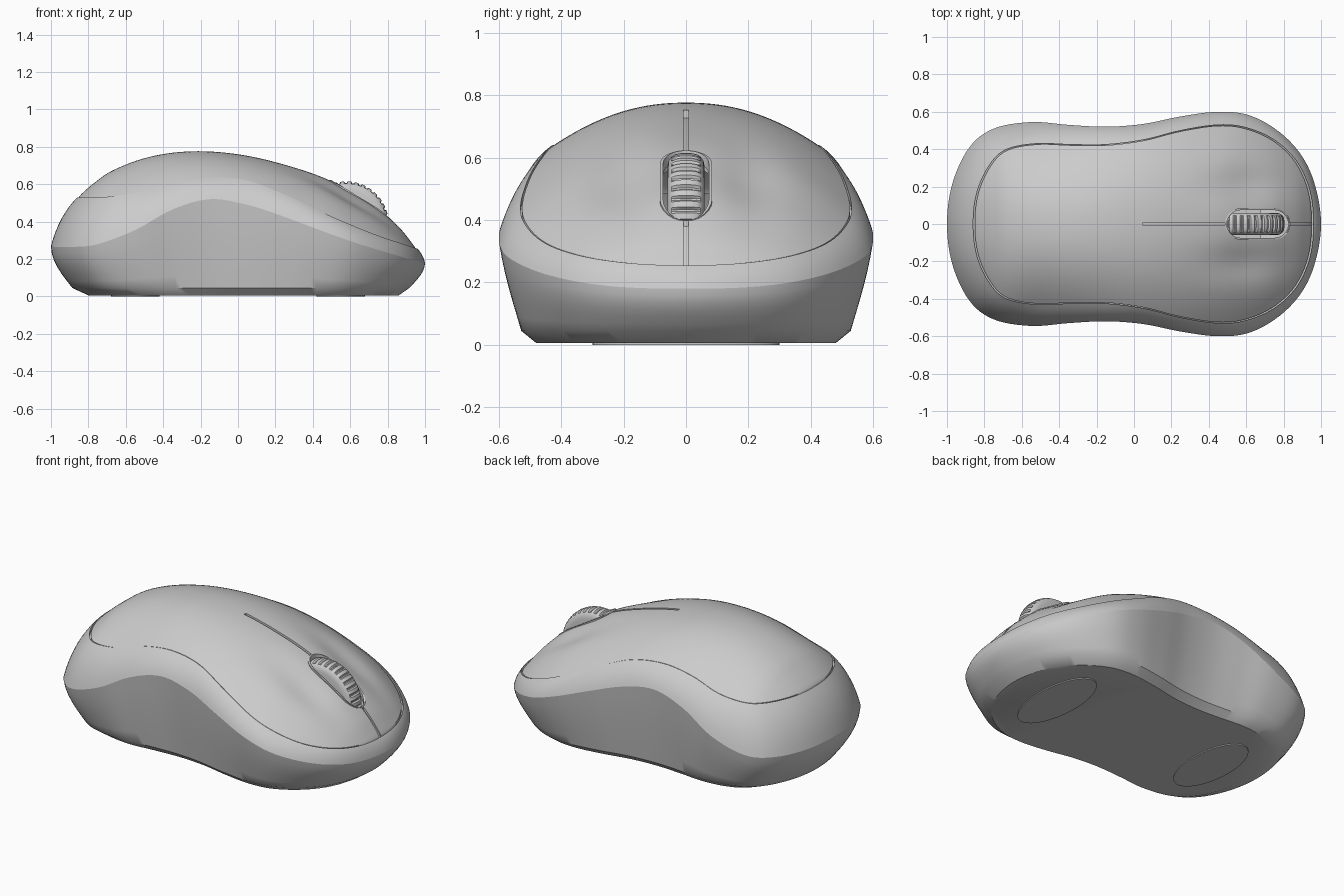
import bpy, bmesh
from math import sin, cos, pi, exp, radians

if "Cube" in bpy.data.objects:
    bpy.data.objects.remove(bpy.data.objects["Cube"])

SUB = 6

def spline(pts):
    """Closed Catmull-Rom through tuples of any length."""
    n, out = len(pts), []
    for i in range(n):
        a, b, c, d = (pts[(i + k) % n] for k in (-1, 0, 1, 2))
        for s in range(SUB):
            t = s / SUB
            out.append(tuple(.5 * (2*q + (r-p)*t + (2*p-5*q+4*r-w)*t*t + (3*q-p-3*r+w)*t**3)
                             for p, q, r, w in zip(a, b, c, d)))
    return out

def outline(half):
    """Mirror a back-to-front half outline into a smooth closed loop."""
    return spline(half + [(p[0], -p[1], *p[2:]) for p in half[-2:0:-1]])

def smooth(ob, angle=35):
    bpy.ops.object.select_all(action='DESELECT')
    ob.select_set(True)
    bpy.context.view_layer.objects.active = ob
    bpy.ops.object.shade_smooth_by_angle(angle=radians(angle))

def loft(name, rings, cap_start=False, cap_end=False, close=False, shade=True):
    bm = bmesh.new()
    rows = [[bm.verts.new(p) for p in r] for r in rings]
    pairs = list(zip(rows, rows[1:])) + ([(rows[-1], rows[0])] if close else [])
    for a, b in pairs:
        for i in range(len(a)):
            j = (i + 1) % len(a)
            bm.faces.new((a[i], a[j], b[j], b[i]))
    if cap_start:
        bm.faces.new(rows[0])
    if cap_end:
        bm.faces.new(rows[-1])
    bmesh.ops.remove_doubles(bm, verts=bm.verts, dist=1e-5)
    bmesh.ops.recalc_face_normals(bm, faces=bm.faces)
    if not shade:  # solids for booleans: the highest face must look up
        bm.normal_update()
        if max(bm.faces, key=lambda f: f.calc_center_median().z).normal.z < 0:
            bmesh.ops.reverse_faces(bm, faces=bm.faces)
    me = bpy.data.meshes.new(name)
    bm.to_mesh(me)
    bm.free()
    ob = bpy.data.objects.new(name, me)
    bpy.context.collection.objects.link(ob)
    if shade:
        smooth(ob)
    return ob

def cut(ob, cutter):
    """Apply a boolean difference, using the first solver that gives a sound result."""
    top = max(v.co.z for v in ob.data.vertices)
    low = min(v.co.z for v in ob.data.vertices)
    done = False
    for flip in (False, True):
        if flip and not done:
            ob.data.flip_normals()
        for solver in ('EXACT', 'MANIFOLD', 'FLOAT'):
            if done:
                break
            m = ob.modifiers.new("cut", 'BOOLEAN')
            m.operation, m.solver, m.object = 'DIFFERENCE', solver, cutter
            bpy.context.view_layer.update()
            dg = bpy.context.evaluated_depsgraph_get()
            me = bpy.data.meshes.new_from_object(ob.evaluated_get(dg))
            ob.modifiers.remove(m)
            zs = [v.co.z for v in me.vertices] or [9]
            if (len(me.polygons) > .7 * len(ob.data.polygons) and max(zs) < top + .005
                    and min(zs) > low - .005 and len(me.vertices) != len(ob.data.vertices)):
                ob.data = me
                done = True
    bpy.data.objects.remove(cutter)

def capsule(x0, x1, r, n=12):
    return ([(x1 - r + r*cos(a), r*sin(a)) for a in (-pi/2 + pi*i/n for i in range(n + 1))] +
            [(x0 + r + r*cos(a), r*sin(a)) for a in (pi/2 + pi*i/n for i in range(n + 1))])

# Widest line around the mouse, where side panel meets shell
O = outline([(-1, 0, .27), (-.97, .22, .265), (-.88, .41, .265), (-.75, .51, .28),
             (-.55, .545, .355), (-.35, .53, .465), (-.15, .52, .52), (.05, .535, .49),
             (.25, .575, .425), (.45, .6, .35), (.62, .58, .29), (.78, .49, .24),
             (.9, .36, .205), (.97, .2, .185), (1, 0, .18)])
# Edge of the top plate, plus height of the centre ridge at that station
U = outline([(-.86, 0, .53, .53), (-.84, .17, .53, .553), (-.77, .32, .53, .612),
             (-.68, .4, .535, .672), (-.52, .43, .56, .735), (-.34, .425, .615, .77),
             (-.15, .425, .64, .775), (.05, .45, .62, .752), (.25, .5, .545, .705),
             (.45, .53, .45, .64), (.6, .515, .385, .565), (.75, .45, .325, .475),
             (.87, .335, .285, .37), (.94, .18, .262, .285), (.96, 0, .255, .255)])
half = U[:len(U)//2 + 1]

def ridge(x):
    for a, b in zip(half, half[1:]):
        if a[0] <= x <= b[0]:
            return a[3] + (b[3] - a[3]) * (x - a[0]) / max(b[0] - a[0], 1e-6)
    return half[-1][3]

# Lower body: chamfered base and side panels
BASE, CHAMFER = .006, .045
rings = [[(.83*x + .03, .8*y, BASE) for x, y, z in O]]
for k in range(7):
    t = k / 6
    e = sin(t * pi/2)
    ring = []
    for x, y, z in O:
        x0, y0 = .9*x + .015, .88*y
        f = t + (e - t) * (.3 + .7*abs(x)**3)
        ring.append((x0 + (x - x0)*f, y0 + (y - y0)*f, CHAMFER + (z - CHAMFER)*t))
    rings.append(ring)
loft("lower_body", rings, cap_start=True)

# Shell skirt: curved band from side panel to plate, with a seam ledge
rings = []
for k in range(9):
    t = k / 8
    a, b, c = (1-t)**2, 2*t*(1-t), t*t
    rings.append([(a*o[0] + b*(o[0] + .3*(u[0]-o[0])) + c*u[0],
                   a*o[1] + b*(o[1] + .3*(u[1]-o[1])) + c*u[1],
                   a*o[2] + b*(o[2] + .62*(u[2]-o[2])) + c*u[2]) for o, u in zip(O, U)])
rings.append([(u[0], u[1], u[2] - .02) for u in U])
rings.append([(u[0]*.96, u[1]*.96, u[2] - .02) for u in U])
loft("shell_skirt", rings)

# Top plate: domed, with a shallow finger dip each side of the wheel
SHRINK, THICK, COLS = .99, .045, 40
rings = []
for x, y, z, h in half:
    top = []
    for j in range(COLS + 1):
        v = -1 + 2*j/COLS
        px, py = x*SHRINK, y*v*SHRINK
        dip = .035 * exp(-((abs(py) - .22)/.1)**2 - ((px - .6)/.22)**2) * (1 - v*v)
        top.append((px, py, z + (h - z)*(1 - abs(v)**2.2) - dip))
    rings.append(top + [(a, b, c - THICK) for a, b, c in reversed(top)])
plate = loft("top_plate", rings, shade=False)

# Cut the wheel opening and the button split
cap = capsule(.49, .83, .08)
cut(plate, loft("wheel_cutter", [[(x, y, z) for x, y in cap] for z in (.2, .9)],
                True, True, shade=False))
slot = []
for i in range(41):
    x = .047 + .935*i/40
    h = ridge(x)
    slot.append([(x, -.0083, h - .025), (x, .0077, h - .025),
                 (x, .0077, h + .1), (x, -.0083, h + .1)])
cut(plate, loft("split_cutter", slot, True, True, shade=False))
smooth(plate)

# Thin rim around the wheel opening
rim = []
for (x, y), (xi, yi) in zip(capsule(.486, .834, .084), capsule(.496, .824, .074)):
    h = ridge(x/SHRINK) - .004
    rim.append([(x, y, h - .03), (x, y, h + .005), (xi, yi, h + .005), (xi, yi, h - .03)])
loft("wheel_rim", rim, close=True)

# Scroll wheel with grooved tread
CX, CZ, TEETH = .58, .39, 36
profile = [(-.06, .1), (-.06, .18), (-.056, .2), (-.046, .214), (-.034, .221), (-.015, .225),
           (.015, .225), (.034, .221), (.046, .214), (.056, .2), (.06, .18), (.06, .1)]
N = TEETH * 6
rings = []
for y, r in profile:
    ring = []
    for i in range(N):
        a = 2*pi*i/N
        rr = r - (.009 if abs(y) < .04 and i % 6 < 2 else 0)
        ring.append((CX + rr*cos(a), y, CZ + rr*sin(a)))
    rings.append(ring)
loft("scroll_wheel", rings, True, True)

# Glide feet under the front and rear
for name, x, rx, ry in (("front_foot", .55, .13, .3), ("rear_foot", -.55, .13, .28)):
    loft(name, [[(x + rx*cos(2*pi*i/48), ry*sin(2*pi*i/48), z) for i in range(48)]
                for z in (0, .015)], True, True)
